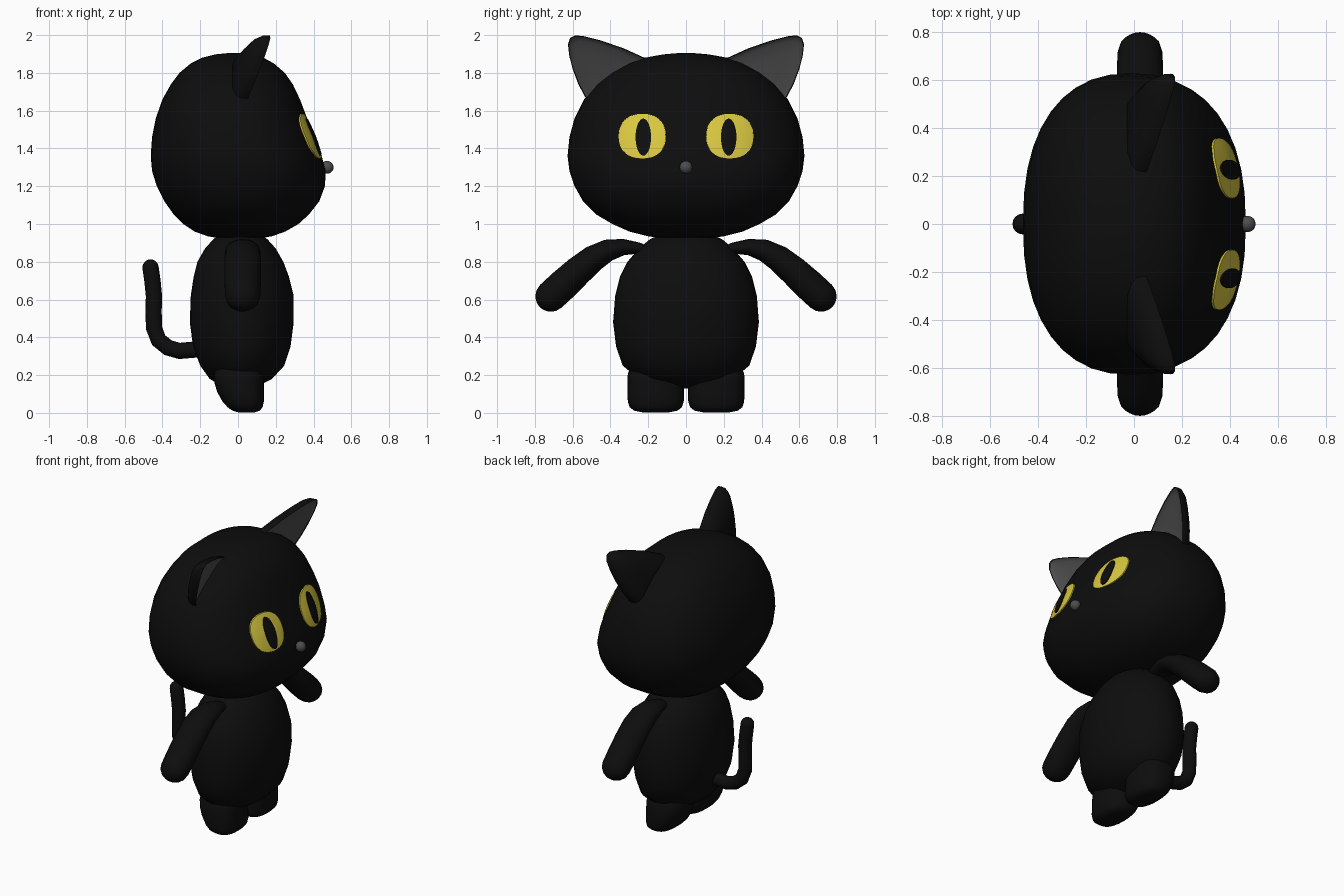
import bpy, bmesh, math
from mathutils import Vector
from mathutils.bvhtree import BVHTree

if "Cube" in bpy.data.objects:
    bpy.data.objects.remove(bpy.data.objects["Cube"])


def material(name, rgb):
    m = bpy.data.materials.new(name)
    m.diffuse_color = (*rgb, 1)
    m.use_nodes = True
    m.node_tree.nodes["Principled BSDF"].inputs["Base Color"].default_value = m.diffuse_color
    return m


BLACK = material("black fur", (0.004, 0.004, 0.004))
GREY = material("dark grey", (0.075, 0.075, 0.075))
YELLOW = material("eye yellow", (0.68, 0.57, 0.05))


def finish(bm, name, mats, angle=50):
    bmesh.ops.recalc_face_normals(bm, faces=bm.faces)
    me = bpy.data.meshes.new(name)
    bm.to_mesh(me)
    bm.free()
    ob = bpy.data.objects.new(name, me)
    bpy.context.collection.objects.link(ob)
    for m in mats:
        me.materials.append(m)
    bpy.ops.object.select_all(action='DESELECT')
    ob.select_set(True)
    bpy.context.view_layer.objects.active = ob
    bpy.ops.object.shade_smooth_by_angle(angle=math.radians(angle))
    return ob


def skin(bm, rings, caps=True):
    """Bridge rings of points, returning the vertex loops."""
    loops = [[bm.verts.new(p) for p in r] for r in rings]
    n = len(loops[0])
    for a, b in zip(loops, loops[1:]):
        for i in range(n):
            j = (i + 1) % n
            bm.faces.new((a[i], a[j], b[j], b[i]))
    if caps:
        bm.faces.new(loops[0])
        bm.faces.new(loops[-1])
    return loops


def spow(v, e):
    return math.copysign(abs(v) ** e, v)


def loft(name, rows, yc=0, n=32, power=2.0):
    """Rows of (z, x back, x front, y half width)."""
    bm = bmesh.new()
    rings = []
    for z, x0, x1, hy in rows:
        ring = []
        for i in range(n):
            t = math.tau * i / n
            ring.append(((x0 + x1) / 2 + (x1 - x0) / 2 * spow(math.cos(t), 2 / power),
                         yc + hy * spow(math.sin(t), 2 / power), z))
        rings.append(ring)
    skin(bm, rings)
    return finish(bm, name, [BLACK])


def tube(name, path, side, n=16):
    """Path of (point, in-plane radius, across radius); side is the fixed across axis."""
    pts = [Vector(p[0]) for p in path]
    side = Vector(side)
    rings = []

    def ring(c, d, r, s):
        up = side.cross(d).normalized()
        return [c + up * r * math.cos(math.tau * i / n) + side * s * math.sin(math.tau * i / n)
                for i in range(n)]
    for i, (_, r, s) in enumerate(path):
        d = (pts[min(i + 1, len(pts) - 1)] - pts[max(i - 1, 0)]).normalized()
        rings.append(ring(pts[i], d, r, s))
    for a in (25, 50, 70, 85):  # rounded tip
        a = math.radians(a)
        rings.append(ring(pts[-1] + d * r * math.sin(a), d, r * math.cos(a), s * math.cos(a)))
    bm = bmesh.new()
    skin(bm, rings)
    return finish(bm, name, [BLACK])


# Head
head = loft("head", [
    (0.918, -0.06, 0.08, 0.08), (0.935, -0.16, 0.18, 0.20), (0.96, -0.23, 0.25, 0.30),
    (1.00, -0.29, 0.32, 0.39), (1.05, -0.34, 0.375, 0.475), (1.12, -0.39, 0.43, 0.545),
    (1.20, -0.43, 0.46, 0.59), (1.28, -0.455, 0.465, 0.617), (1.36, -0.462, 0.443, 0.627),
    (1.46, -0.455, 0.408, 0.617), (1.56, -0.435, 0.366, 0.59), (1.66, -0.40, 0.328, 0.54),
    (1.74, -0.355, 0.29, 0.475), (1.80, -0.31, 0.248, 0.40), (1.85, -0.25, 0.19, 0.31),
    (1.88, -0.19, 0.135, 0.22), (1.898, -0.12, 0.08, 0.12), (1.904, -0.06, 0.03, 0.05),
], n=40, power=2.35)

# Body
loft("body", [
    (0.13, -0.04, 0.06, 0.06), (0.15, -0.10, 0.12, 0.15), (0.18, -0.15, 0.18, 0.25),
    (0.25, -0.20, 0.245, 0.335), (0.35, -0.238, 0.278, 0.37), (0.48, -0.255, 0.295, 0.386),
    (0.62, -0.25, 0.295, 0.375), (0.72, -0.235, 0.27, 0.35), (0.80, -0.215, 0.24, 0.31),
    (0.87, -0.175, 0.20, 0.25), (0.92, -0.13, 0.155, 0.19), (0.96, -0.07, 0.09, 0.10),
])

# Tail, rising behind the body
tube("tail", [((x, 0, z), 0.043, 0.043) for x, z in (
    (-0.15, 0.35), (-0.23, 0.335), (-0.31, 0.328), (-0.37, 0.345), (-0.42, 0.385),
    (-0.445, 0.45), (-0.447, 0.54), (-0.445, 0.62), (-0.453, 0.70), (-0.463, 0.77))], (0, 1, 0))

# Nose
bm = bmesh.new()
bmesh.ops.create_uvsphere(bm, u_segments=16, v_segments=10, radius=0.034)
bmesh.ops.translate(bm, verts=bm.verts, vec=(0.472, 0, 1.30))
finish(bm, "nose", [GREY])

surface = BVHTree.FromObject(head, bpy.context.evaluated_depsgraph_get())


def eye_plate(name, mat, y, z, hy, hz, lift, dome, power, n=32):
    """Thin domed plate that follows the face."""
    rings = []
    for r, k in ((1, -0.006), (1, lift), (0.85, lift + dome * 0.3), (0.6, lift + dome * 0.65),
                 (0.3, lift + dome * 0.9), (0.05, lift + dome)):
        ring = []
        for i in range(n):
            t = math.tau * i / n
            py = y + hy * r * spow(math.cos(t), 2 / power)
            pz = z + hz * r * spow(math.sin(t), 2 / power)
            hit = surface.ray_cast(Vector((2, py, pz)), Vector((-1, 0, 0)))[0]
            ring.append((hit.x + k, py, pz))
        rings.append(ring)
    bm = bmesh.new()
    skin(bm, rings)
    finish(bm, name, [mat])


EAR = [(0.19, 1.85), (0.22, 1.88), (0.33, 1.93), (0.455, 1.973), (0.54, 1.994), (0.587, 1.999),
       (0.614, 1.985), (0.625, 1.95), (0.618, 1.89), (0.60, 1.82), (0.57, 1.74), (0.53, 1.665),
       (0.49, 1.63), (0.40, 1.66), (0.29, 1.75)]


def ear(name, s):
    """Flat slanted front with grey inner face and a domed back."""
    cy, cz = 0.47, 1.84

    def ring(k, back):
        out = []
        for y, z in EAR:
            y, z = cy + (y - cy) * k, cz + (z - cz) * k
            out.append((-0.595 + 0.215 * y + 0.318 * z - back, s * y, z))
        return out
    bm = bmesh.new()
    loops = skin(bm, [ring(0.3, 0.012), ring(0.8, 0.01), ring(0.965, 0.002), ring(0.985, -0.004),
                      ring(1, 0.008), ring(0.985, 0.035), ring(0.9, 0.06), ring(0.65, 0.085),
                      ring(0.3, 0.095)])
    inner = {v for l in loops[:3] for v in l}
    for f in bm.faces:
        f.material_index = int(all(v in inner for v in f.verts))
    finish(bm, name, [BLACK, GREY], 40)


for side, s in (("left", 1), ("right", -1)):
    ear(side + "_ear", s)
    eye_plate(side + "_eye", YELLOW, s * 0.232, 1.465, 0.125, 0.118, 0.008, 0.008, 2.3)
    eye_plate(side + "_pupil", BLACK, s * 0.226, 1.46, 0.041, 0.098, 0.019, 0.003, 2.0)
    # Arm, thin at the shoulder and thick at the paw
    tube(side + "_arm", [((0.025, s * y, z), r, q) for y, z, r, q in (
        (0.17, 0.845, 0.02, 0.03), (0.25, 0.872, 0.03, 0.055), (0.33, 0.878, 0.043, 0.08),
        (0.41, 0.862, 0.058, 0.092), (0.49, 0.818, 0.070, 0.097), (0.57, 0.752, 0.078, 0.097),
        (0.65, 0.678, 0.083, 0.096), (0.715, 0.618, 0.083, 0.093))], (1, 0, 0))
    # Leg, rounded at the heel
    loft(side + "_leg", [
        (0.003, 0.0, 0.09, 0.07), (0.012, -0.03, 0.115, 0.115), (0.03, -0.055, 0.13, 0.138),
        (0.06, -0.082, 0.137, 0.148), (0.11, -0.11, 0.138, 0.15), (0.16, -0.125, 0.138, 0.15),
        (0.21, -0.128, 0.135, 0.148), (0.26, -0.11, 0.12, 0.12)], yc=s * 0.16, n=24, power=2.6)
